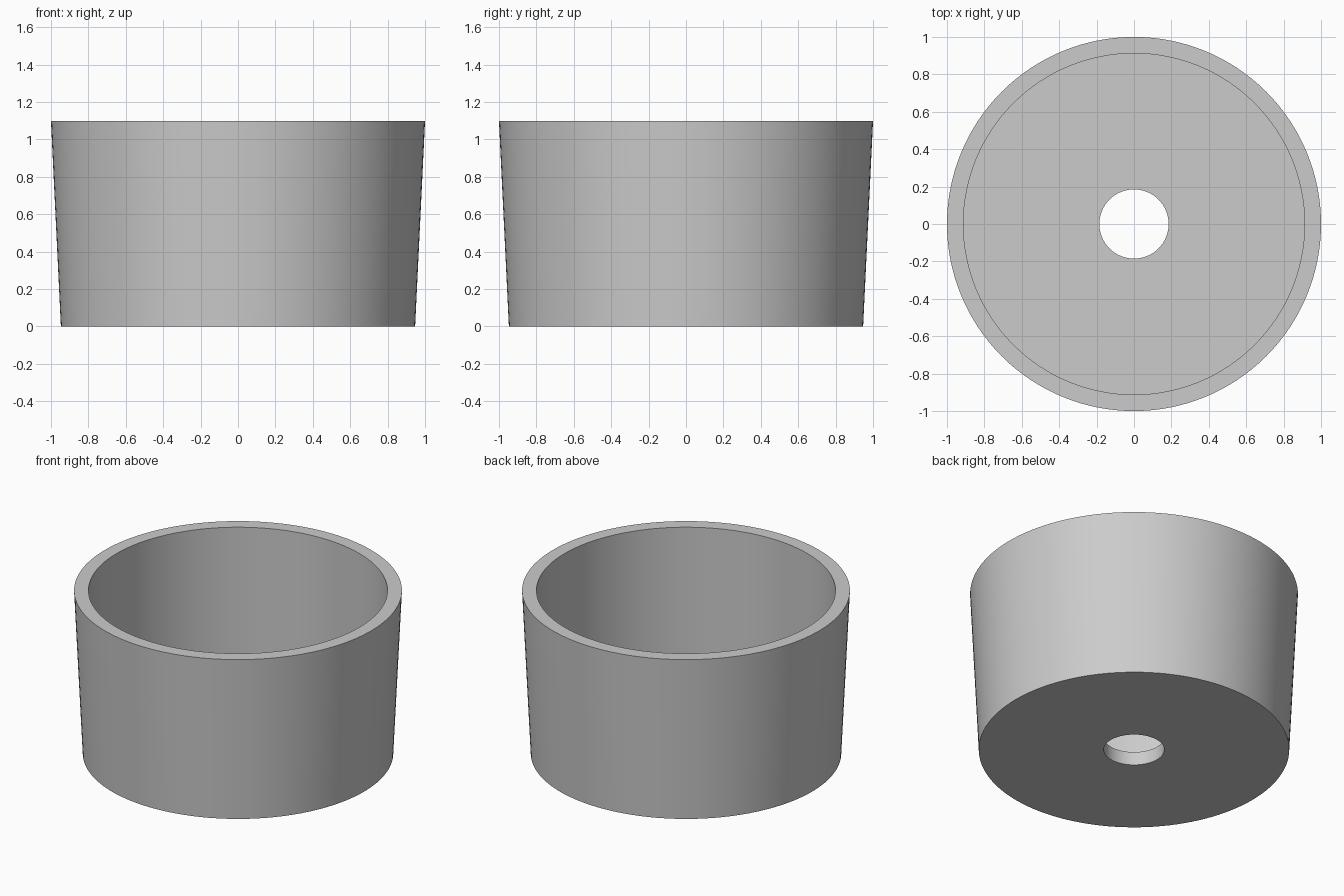
import bpy
import bmesh
from math import radians, tau
from mathutils import Matrix, Vector

cube = bpy.data.objects.get("Cube")
if cube:
    bpy.data.objects.remove(cube, do_unlink=True)

SEGMENTS = 128

# Flat grey material
grey = bpy.data.materials.new("light grey")
grey.use_nodes = True
colour = (0.6, 0.6, 0.6, 1)
grey.diffuse_color = colour
grey.node_tree.nodes["Principled BSDF"].inputs["Base Color"].default_value = colour


def lathe(name, profile, material):
    """Spin a closed (radius, height) profile around the z axis."""
    bm = bmesh.new()
    rings = []
    for i in range(SEGMENTS):
        turn = Matrix.Rotation(tau * i / SEGMENTS, 3, "Z")
        rings.append([bm.verts.new(turn @ Vector((r, 0, z))) for r, z in profile])
    count = len(profile)
    for i, ring in enumerate(rings):
        following = rings[(i + 1) % SEGMENTS]
        for j in range(count):
            k = (j + 1) % count
            bm.faces.new((ring[j], following[j], following[k], ring[k]))
    bmesh.ops.recalc_face_normals(bm, faces=bm.faces)
    mesh = bpy.data.meshes.new(name)
    bm.to_mesh(mesh)
    bm.free()
    mesh.materials.append(material)
    obj = bpy.data.objects.new(name, mesh)
    bpy.context.collection.objects.link(obj)
    bpy.ops.object.select_all(action="DESELECT")
    obj.select_set(True)
    bpy.context.view_layer.objects.active = obj
    bpy.ops.object.shade_smooth_by_angle(angle=radians(30))
    return obj


# Tapered cup with a straight bore, a flat floor and a round centre hole
TOP, FLOOR = 1.097, 0.09
HOLE, BORE, BASE, RIM = 0.185, 0.912, 0.947, 1.0
lathe("cup_body", [
    (HOLE, 0), (BASE, 0), (RIM, TOP),
    (BORE, TOP), (BORE, FLOOR), (HOLE, FLOOR),
], grey)
